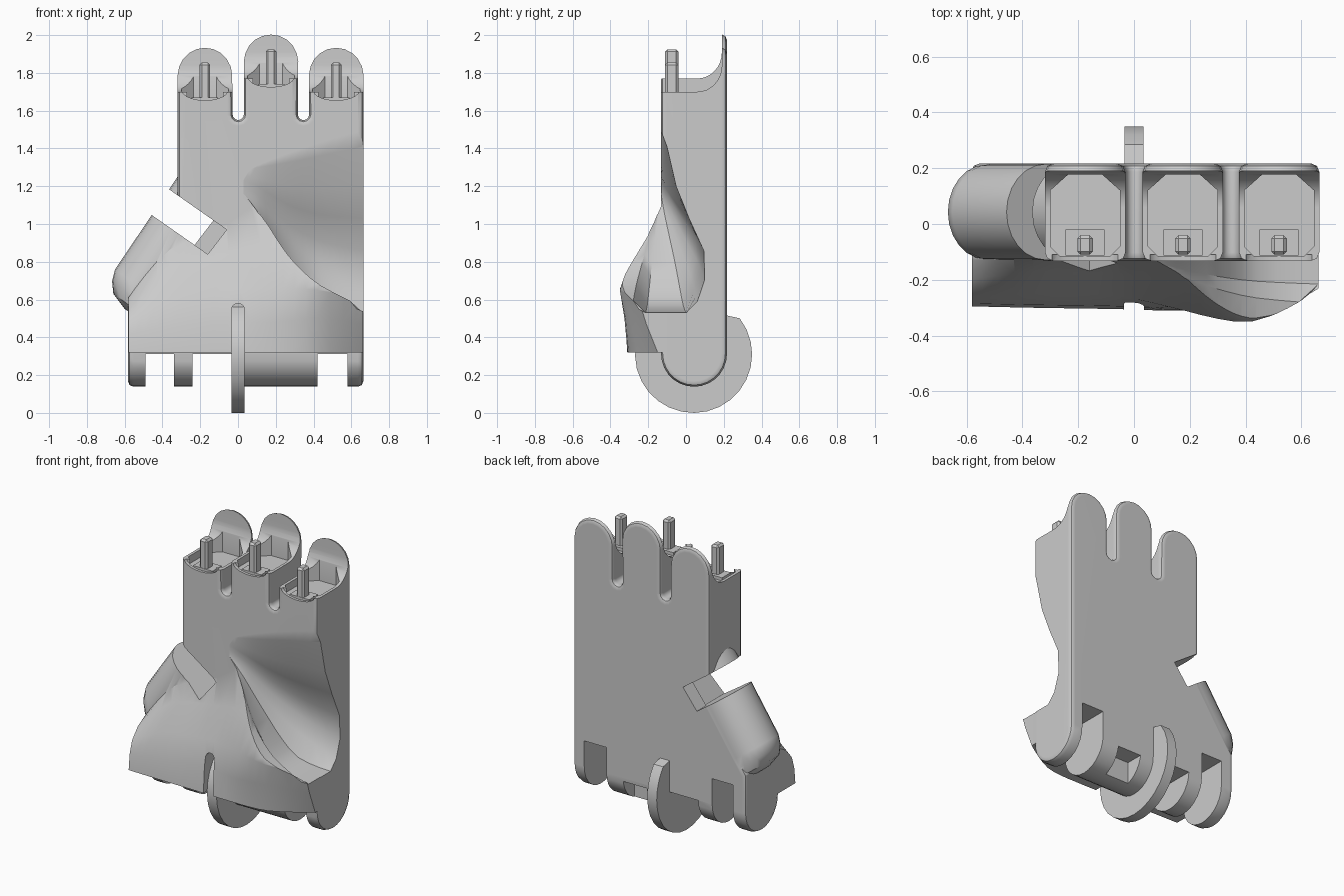
import bpy, bmesh, math
from mathutils import Vector

if "Cube" in bpy.data.objects:
    bpy.data.objects.remove(bpy.data.objects["Cube"])

grey = bpy.data.materials.new("plain grey")
grey.use_nodes = True
COLOUR = (0.6, 0.6, 0.6, 1)
grey.diffuse_color = COLOUR
grey.node_tree.nodes["Principled BSDF"].inputs["Base Color"].default_value = COLOUR


def loft(name, sections):
    """Skin matching closed sections and cap both ends."""
    bm = bmesh.new()
    rings = [[bm.verts.new(p) for p in s] for s in sections]
    n = len(rings[0])
    for a, b in zip(rings, rings[1:]):
        for i in range(n):
            bm.faces.new((a[i], a[(i + 1) % n], b[(i + 1) % n], b[i]))
    bm.faces.new(rings[0])
    bm.faces.new(rings[-1])
    bmesh.ops.recalc_face_normals(bm, faces=bm.faces)
    me = bpy.data.meshes.new(name)
    bm.to_mesh(me)
    bm.free()
    me.materials.append(grey)
    ob = bpy.data.objects.new(name, me)
    bpy.context.collection.objects.link(ob)
    return ob


def prism_x(name, pts, lo, hi):
    return loft(name, [[(x, y, z) for y, z in pts] for x in (lo, hi)])


def prism_y(name, pts, lo, hi):
    return loft(name, [[(x, y, z) for x, z in pts] for y in (lo, hi)])


def box(name, x, y, z):
    return prism_x(name, [(y[0], z[0]), (y[1], z[0]), (y[1], z[1]), (y[0], z[1])], *x)


def arc(cx, cy, r, a, b, n=10, ry=None):
    angles = [math.radians(a + (b - a) * i / n) for i in range(n + 1)]
    return [(cx + r * math.cos(t), cy + (ry or r) * math.sin(t)) for t in angles]


def refine(sections):
    """Insert a smoothly interpolated section between each pair."""
    out = []
    for i in range(len(sections) - 1):
        q = [sections[min(max(j, 0), len(sections) - 1)] for j in range(i - 1, i + 3)]
        mid = [(Vector(b) + Vector(c)) * 9 / 16 - (Vector(a) + Vector(d)) / 16
               for a, b, c, d in zip(*q)]
        out += [q[1], mid]
    return out + [sections[-1]]


def apply_modifiers(ob):
    bpy.context.view_layer.update()
    graph = bpy.context.evaluated_depsgraph_get()
    me = bpy.data.meshes.new_from_object(ob.evaluated_get(graph))
    ob.modifiers.clear()
    ob.data = me


def combine(ob, other, operation):
    mod = ob.modifiers.new("cut", "BOOLEAN")
    mod.operation, mod.object, mod.solver = operation, other, "EXACT"
    apply_modifiers(ob)
    bpy.data.objects.remove(other)


def bevel(ob, width, segments=2):
    mod = ob.modifiers.new("bevel", "BEVEL")
    mod.width, mod.segments = width, segments
    mod.limit_method, mod.angle_limit = "ANGLE", math.radians(50)
    mod.use_clamp_overlap = False
    apply_modifiers(ob)


# Finger sockets: centre x, rim height
FINGERS = [(-0.175, 1.70), (0.175, 1.77), (0.52, 1.70)]

# Palm: side profile with rounded wrist end, trimmed by the front outline
palm = prism_x("palm", arc(0.0425, 0.313, 0.1745, 180, 360, 14) + [(0.217, 2.1), (-0.132, 2.1)],
               -0.9, 0.9)
outline = [(-0.583, 0.05), (0.664, 0.05)]
for i, (cx, rim) in enumerate(reversed(FINGERS)):
    outline += arc(cx, rim + 0.09, 0.144, 0, 180, 10)
    if i < 2:
        gap = cx - 0.1735
        outline += arc(gap, 1.58, 0.03, 0, -180, 6)
outline += [(-0.319, 0.95), (-0.583, 0.56)]
combine(palm, prism_y("outline", outline, -0.5, 0.5), "INTERSECT")
bevel(palm, 0.03)

# Thumb base: half-round sleeve along a slanted axis, running up into the palm
down, inward = Vector((-0.56, 0, -0.83)), Vector((0.81, 0, -0.58))
start = Vector((-0.455, 0, 1.05))
sections = []
for along, inset, r in ((-0.33, 0, 0.172), (0.35, 0, 0.172), (0.41, 0.022, 0.17),
                        (0.46, 0.065, 0.16), (0.49, 0.16, 0.135)):
    flat = arc(inset + r, 0.043, r, 90, 270, 12) + [(0.42, 0.043 - r), (0.42, 0.043 + r)]
    sections.append([start + down * along + inward * u + Vector((0, v, 0)) for u, v in flat])
combine(palm, loft("thumb", sections), "UNION")

# Swelling wrist cover: (x, top z, then front (y, z) pairs)
cover = [
    (-0.58, 0.61, (-0.295, 0.32), (-0.285, 0.42), (-0.26, 0.50), (-0.20, 0.57)),
    (-0.36, 0.87, (-0.30, 0.32), (-0.29, 0.45), (-0.25, 0.61), (-0.17, 0.77)),
    (-0.05, 1.02, (-0.305, 0.32), (-0.295, 0.48), (-0.26, 0.65), (-0.18, 0.84)),
    (0.18, 1.16, (-0.31, 0.32), (-0.31, 0.48), (-0.31, 0.66), (-0.22, 0.88)),
    (0.42, 1.10, (-0.29, 0.32), (-0.32, 0.50), (-0.35, 0.65), (-0.29, 0.83)),
    (0.661, 0.95, (-0.15, 0.32), (-0.21, 0.47), (-0.25, 0.60), (-0.21, 0.76)),
]
sections = [[(x, 0, 0.32), *[(x, y, z) for y, z in front], (x, -0.127, top), (x, 0, top)]
            for x, top, *front in cover]
combine(palm, loft("wrist_cover", refine(refine(sections))), "UNION")

# Scooped pocket on the left half of the palm: x, rim z, top z, depth, undercut
shape = [(0, 1), (0.15, 0.9), (0.36, 0.68), (0.66, 0.5), (1, 0.32), (1.02, 0.16), (0.85, 0.04)]
sections = []
for x, low, high, depth, under in ((0.03, 1.16, 1.30, 0.005, 0), (0.12, 1.05, 1.33, 0.04, 0.01),
                                   (0.26, 0.83, 1.38, 0.13, 0.04), (0.44, 0.66, 1.44, 0.20, 0.09),
                                   (0.72, 0.53, 1.52, 0.235, 0.0)):
    span = high - low
    sections.append([(x, -0.5, high)] + [(x, -0.135 + f * depth, low + t * span) for f, t in shape]
                    + [(x, -0.135 + 0.6 * depth, low - under),
                       (x, -0.135 - 0.35 * depth, low - under),
                       (x, -0.135 - 0.65 * depth, low + 0.01), (x, -0.5, low + 0.02)])
combine(palm, loft("scoop", refine(refine(sections))), "DIFFERENCE")

# Slot between thumb base and palm, with a blind recess at its inner end
slot = [(-0.13, 1.019), (-0.23, 0.889), (-0.596, 1.145), (-0.496, 1.275)]
combine(palm, prism_y("thumb_slot", slot, -0.5, 0.5), "DIFFERENCE")
recess = [(-0.06, 0.97), (-0.16, 0.84), (-0.26, 0.91), (-0.16, 1.04)]
combine(palm, prism_y("slot_recess", recess, -0.5, 0.12), "DIFFERENCE")

# Wrist hinge gaps
hinge = [(-0.3, 0), (-0.3, 0.312), (-0.1, 0.312), (0.0, 0.48), (0.4, 0.48), (0.4, 0)]
for lo, hi in ((-0.49, -0.34), (0.42, 0.58)):
    combine(palm, prism_x("hinge_gap", hinge, lo, hi), "DIFFERENCE")
combine(palm, box("middle_gap", (-0.24, -0.034), (-0.4, 0.4), (0, 0.312)), "DIFFERENCE")
combine(palm, box("back_gap", (0.13, 0.30), (0.1, 0.4), (0, 0.29)), "DIFFERENCE")

# Front slot that shows the guide disc
slot = arc(0, 0.545, 0.035, 0, 180, 8) + [(-0.035, 0.1), (0.035, 0.1)]
combine(palm, prism_y("disc_slot", slot, -0.5, -0.14), "DIFFERENCE")

# Finger sockets: dipped fronts with a hooded back, shallow cup and pin
for cx, rim in FINGERS:
    hood = [(-0.4, 2.2), (-0.4, rim)] + arc(0.06, rim + 0.14, 0.13, -90, 0, 8, ry=0.14)
    hood += [(0.19, 2.2)]
    combine(palm, prism_x("hood_cut", hood, cx - 0.16, cx + 0.16), "DIFFERENCE")
    cup = [(cx + u, v) for u, v in ((-0.125, -0.08), (-0.09, -0.115), (0.09, -0.115),
                                    (0.125, -0.08), (0.125, 0.12), (0.06, 0.178),
                                    (-0.06, 0.178), (-0.125, 0.12))]
    cutter = loft("cup_cut", [[(x, y, z) for x, y in cup] for z in (rim - 0.05, 2.2)])
    combine(palm, cutter, "DIFFERENCE")
    dip = arc(cx, rim + 0.005, 0.12, 180, 360, 10, ry=0.05)
    combine(palm, prism_y("rim_dip", dip, -0.3, -0.11), "DIFFERENCE")
    box("pin_block", (cx - 0.07, cx + 0.07), (-0.112, -0.02), (rim - 0.08, rim - 0.03))
    pin = box("finger_pin", (cx - 0.028, cx + 0.028), (-0.11, -0.04), (rim - 0.08, rim + 0.155))
    bevel(pin, 0.012, 1)

# Guide disc standing proud of the wrist
disc = prism_x("guide_disc", arc(0.04, 0.31, 0.31, 38, -242, 22), -0.034, 0.034)

# Smooth shading with sharp edges kept
bpy.ops.object.select_all(action="DESELECT")
for ob in (palm, disc):
    ob.select_set(True)
bpy.context.view_layer.objects.active = palm
bpy.ops.object.shade_smooth_by_angle(angle=math.radians(32))
weighted = palm.modifiers.new("even shading", "WEIGHTED_NORMAL")
weighted.keep_sharp = True
